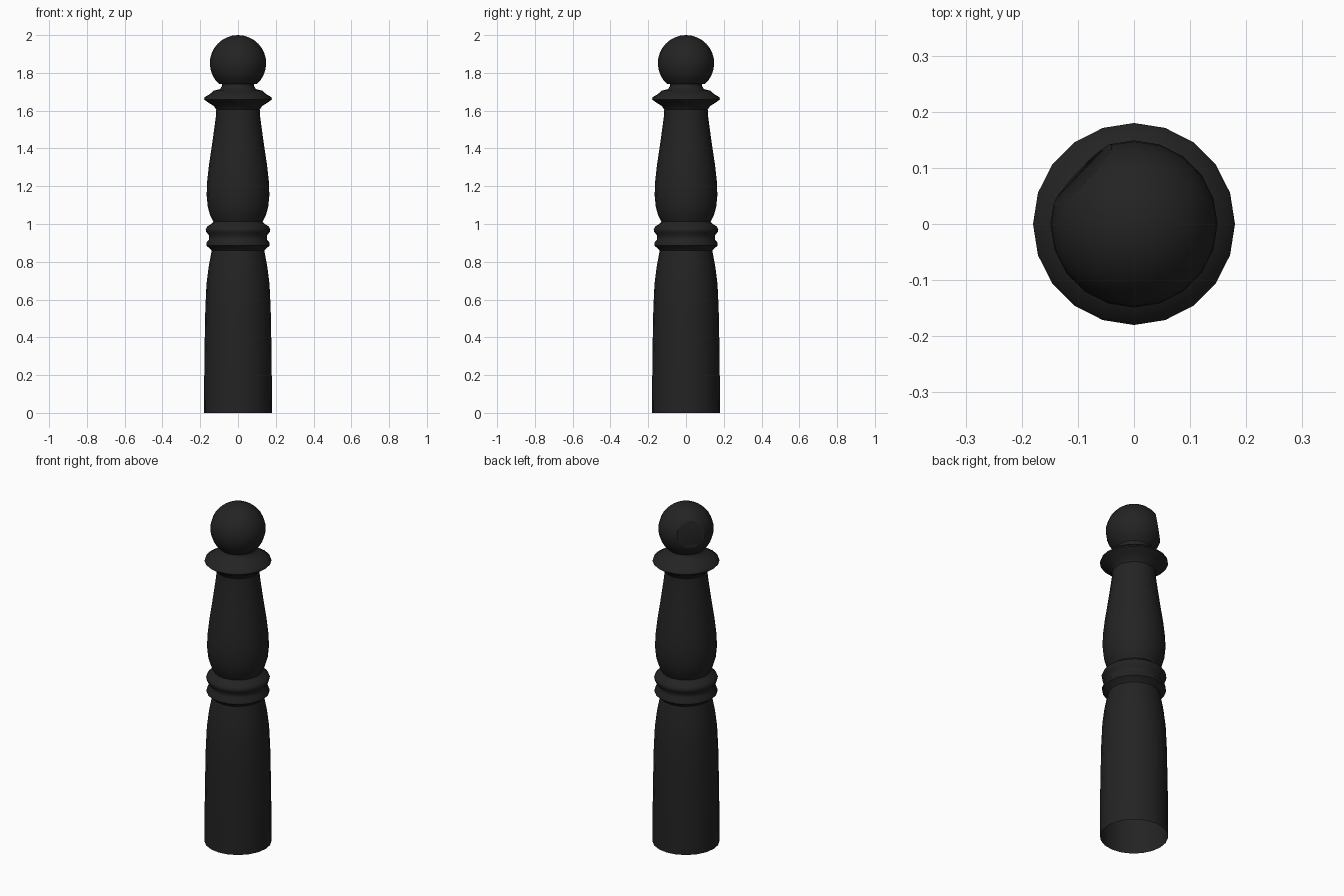
import bpy, bmesh, math
from mathutils import Vector

if "Cube" in bpy.data.objects:
    bpy.data.objects.remove(bpy.data.objects["Cube"])

SIDES = 20
iron = bpy.data.materials.new("black_iron")
iron.diffuse_color = (0.017, 0.017, 0.017, 1)
iron.use_nodes = True
iron.node_tree.nodes["Principled BSDF"].inputs["Base Color"].default_value = iron.diffuse_color


def finish(bm, name, angle=40):
    bmesh.ops.recalc_face_normals(bm, faces=bm.faces)
    mesh = bpy.data.meshes.new(name)
    bm.to_mesh(mesh)
    bm.free()
    mesh.materials.append(iron)
    obj = bpy.data.objects.new(name, mesh)
    bpy.context.collection.objects.link(obj)
    bpy.ops.object.select_all(action='DESELECT')
    bpy.context.view_layer.objects.active = obj
    obj.select_set(True)
    bpy.ops.object.shade_smooth_by_angle(angle=math.radians(angle))
    return obj


def lathe(profile):
    """Turn (radius, height) points around z; a zero radius closes the end."""
    bm = bmesh.new()
    rings = []
    for r, z in profile:
        if r < 1e-5:
            rings.append([bm.verts.new((0, 0, z))] * SIDES)
        else:
            rings.append([bm.verts.new((r * math.cos(math.tau * i / SIDES),
                                        r * math.sin(math.tau * i / SIDES), z))
                          for i in range(SIDES)])
    for a, b in zip(rings, rings[1:]):
        for i in range(SIDES):
            j = (i + 1) % SIDES
            quad = list(dict.fromkeys((a[i], a[j], b[j], b[i])))
            bm.faces.new(quad)
    return bm


# Lower post, open underneath
finish(lathe([(0.18, 0), (0.178, 0.3), (0.173, 0.55), (0.167, 0.68),
              (0.156, 0.77), (0.139, 0.86)]), "lower_post")

# Double bead ring at the middle
finish(lathe([(0.139, 0.86), (0.15, 0.872), (0.168, 0.885), (0.168, 0.9),
              (0.153, 0.918), (0.153, 0.94), (0.168, 0.957), (0.171, 0.972),
              (0.163, 0.987), (0.142, 1.0), (0.13, 1.012)]), "middle_beads", 50)

# Vase shaped upper post
finish(lathe([(0.13, 1.012), (0.147, 1.045), (0.16, 1.09), (0.166, 1.15),
              (0.164, 1.22), (0.154, 1.31), (0.139, 1.41), (0.125, 1.51),
              (0.117, 1.57), (0.115, 1.605)]), "upper_post")

# Flared collar and neck below the ball
finish(lathe([(0.115, 1.605), (0.128, 1.625), (0.158, 1.643), (0.18, 1.66),
              (0.176, 1.672), (0.15, 1.687), (0.128, 1.706), (0.095, 1.714),
              (0.085, 1.73), (0.087, 1.755), (0.1, 1.77)]), "collar_and_neck", 50)

# Ball top with a flat cut facing back left and slightly upward
R, CZ, RINGS = 0.149, 1.851, 12
start = math.radians(-48)
ball = lathe([(R * math.cos(t), CZ + R * math.sin(t)) for t in
              [start + (math.pi / 2 - start) * i / RINGS for i in range(RINGS + 1)]])
az, el = math.radians(137), math.radians(9)
normal = Vector((math.cos(el) * math.cos(az), math.cos(el) * math.sin(az), math.sin(el)))
cut = bmesh.ops.bisect_plane(ball, geom=ball.verts[:] + ball.edges[:] + ball.faces[:],
                             plane_co=Vector((0, 0, CZ)) + normal * 0.127,
                             plane_no=normal, clear_outer=True)
rim = [e for e in cut["geom_cut"] if isinstance(e, bmesh.types.BMEdge)]
bmesh.ops.contextual_create(ball, geom=rim)
finish(ball, "ball_top", 28)
